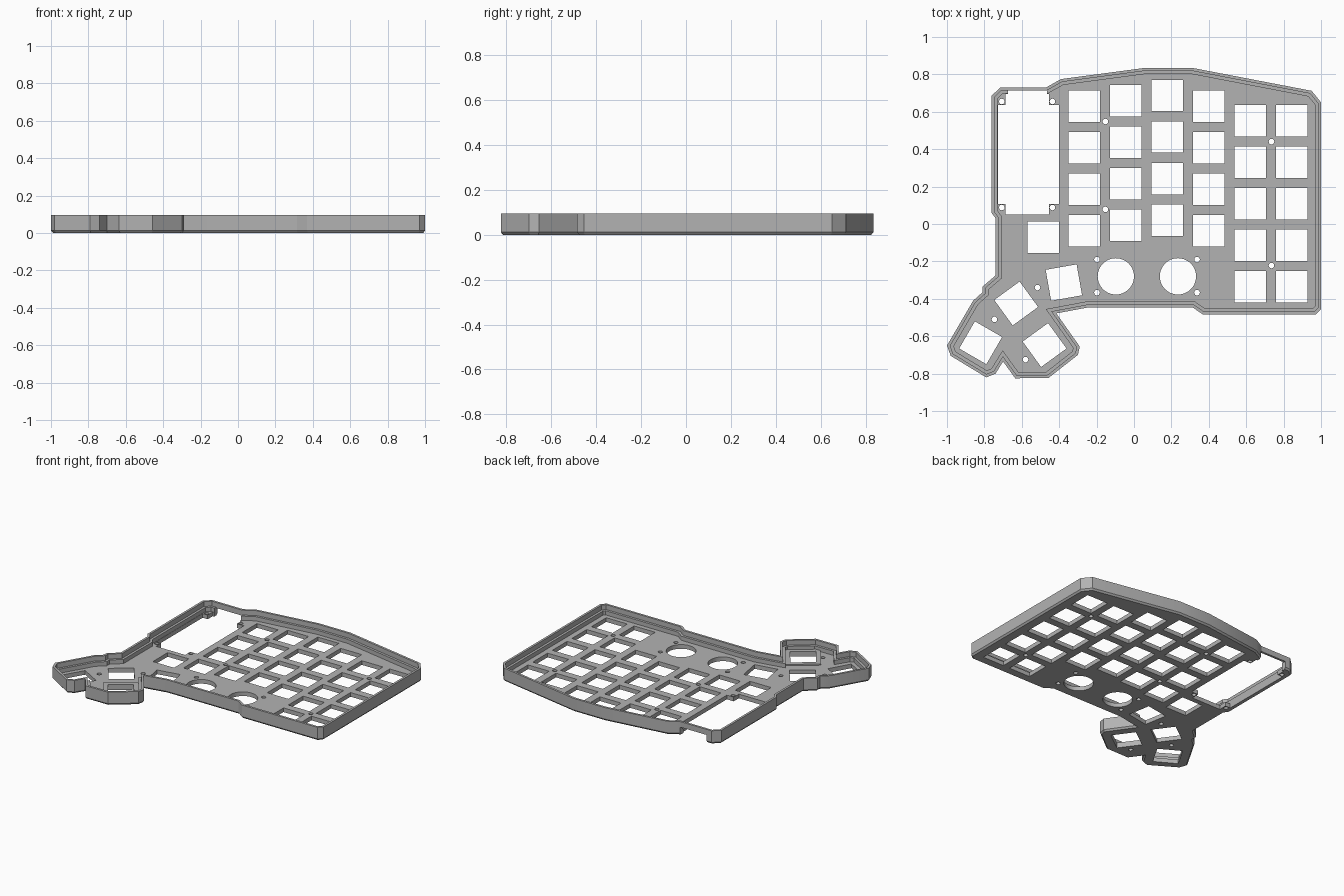
import bpy, bmesh, math
from mathutils import Vector

if "Cube" in bpy.data.objects:
    bpy.data.objects.remove(bpy.data.objects["Cube"])

grey = bpy.data.materials.new("mid_grey")
grey.diffuse_color = (0.45, 0.45, 0.45, 1)
grey.use_nodes = True
grey.node_tree.nodes["Principled BSDF"].inputs["Base Color"].default_value = grey.diffuse_color


def make(name, bm):
    bmesh.ops.recalc_face_normals(bm, faces=bm.faces)
    me = bpy.data.meshes.new(name)
    bm.to_mesh(me)
    bm.free()
    ob = bpy.data.objects.new(name, me)
    bpy.context.collection.objects.link(ob)
    me.materials.append(grey)
    return ob


def inset(pts, d):
    """Mitred inward offset of a clockwise outline."""
    out, n = [], len(pts)
    for i in range(n):
        p = Vector(pts[i])
        a = (p - Vector(pts[i - 1])).normalized()
        b = (Vector(pts[(i + 1) % n]) - p).normalized()
        na, nb = Vector((a.y, -a.x)), Vector((b.y, -b.x))
        out.append(p + (na + nb) * (d / (1 + na.dot(nb))))
    return out


def loft(bm, rings):
    """Closed solid through (outline, z) rings of equal point count."""
    vs = [[bm.verts.new((p[0], p[1], z)) for p in pts] for pts, z in rings]
    n = len(vs[0])
    for lo, hi in zip(vs, vs[1:]):
        for i in range(n):
            j = (i + 1) % n
            bm.faces.new((lo[i], lo[j], hi[j], hi[i]))
    bm.faces.new(vs[0])
    bm.faces.new(vs[-1])


def prism(bm, pts, z0, z1):
    loft(bm, [(pts, z0), (pts, z1)])


def square(x, y, half, deg=0):
    r = half * math.sqrt(2)
    return [(x + r * math.cos(math.radians(deg + 45 + 90 * k)),
             y + r * math.sin(math.radians(deg + 45 + 90 * k))) for k in range(4)]


def circle(x, y, r, n):
    return [(x + r * math.cos(2 * math.pi * k / n),
             y + r * math.sin(2 * math.pi * k / n)) for k in range(n)]


def rect(x0, x1, y0, y1):
    return [(x0, y0), (x1, y0), (x1, y1), (x0, y1)]


def cut(ob, cutter):
    m = ob.modifiers.new("cut", 'BOOLEAN')
    m.operation, m.solver, m.object = 'DIFFERENCE', 'EXACT', cutter
    bpy.context.view_layer.objects.active = ob
    bpy.ops.object.modifier_apply(modifier=m.name)


H, FLOOR, LEDGE = 0.095, 0.03, 0.06

# Case outline, clockwise from the left rear corner
outline = [
    (-0.762, 0.685), (-0.715, 0.73), (-0.47, 0.73), (-0.39, 0.775), (0.06, 0.835),
    (0.31, 0.835), (0.95, 0.712), (1.0, 0.65), (1.0, -0.455), (0.97, -0.485),
    (0.37, -0.485), (0.315, -0.447), (-0.25, -0.447), (-0.415, -0.478),
    (-0.29, -0.655), (-0.30, -0.70), (-0.457, -0.823), (-0.635, -0.825),
    (-0.70, -0.735), (-0.74, -0.80), (-0.79, -0.82), (-0.98, -0.705), (-1.0, -0.65),
    (-0.86, -0.41), (-0.81, -0.365), (-0.81, -0.335), (-0.74, -0.275),
    (-0.74, 0.03), (-0.762, 0.06)]

# Case: chamfered base, stepped rim and plate floor in one lofted solid
bm = bmesh.new()
loft(bm, [(inset(outline, d), z) for d, z in (
    (0.010, 0), (0, 0.012), (0, H), (0.016, H), (0.016, LEDGE), (0.033, LEDGE), (0.033, FLOOR))])
case = make("case", bm)

# Raised pad below the outer thumb key
bm = bmesh.new()
prism(bm, square(-0.478, -0.647, 0.115, 36), 0.02, FLOOR + 0.008)
pad = make("thumb_pad", bm)

# Key, knob and screw openings
bm = bmesh.new()
KEY, STEP = 0.084, 0.222
columns = [(0.630, 4), (0.660, 4), (0.687, 4), (0.630, 4), (0.553, 5), (0.553, 5)]
for c, (top, count) in enumerate(columns):
    for r in range(count):
        prism(bm, square(-0.265 + c * 0.2217, top - r * STEP, KEY), -0.05, 0.05)
for x, y, deg in ((-0.485, -0.07, 0), (-0.375, -0.313, 10), (-0.63, -0.425, 36),
                  (-0.82, -0.635, -30), (-0.478, -0.647, 36)):
    prism(bm, square(x, y, KEY, deg), -0.05, 0.05)
for x in (-0.097, 0.235):
    prism(bm, circle(x, -0.28, 0.097, 48), -0.05, 0.05)
screws = [(-0.153, 0.548), (-0.153, 0.078), (0.735, 0.44), (0.735, -0.222),
          (-0.516, -0.34), (-0.746, -0.51), (-0.58, -0.725)]
screws += [(x, y) for x in (-0.198, 0.337) for y in (-0.19, -0.367)]
screws += [(x, y) for x in (-0.707, -0.436) for y in (0.088, 0.655)]
for x, y in screws:
    prism(bm, circle(x, y, 0.015, 16), -0.05, 0.05)
openings = make("openings_cutter", bm)

# Controller bay with a screw tab left in each corner
x0, x1, y0, y1 = -0.727, -0.40, 0.05, 0.695
l, r, t = x0 + 0.04, x1 - 0.055, 0.058
bm = bmesh.new()
prism(bm, [(l, y0), (r, y0), (r, y0 + t), (x1, y0 + t), (x1, y1 - t), (r, y1 - t),
           (r, y1), (l, y1), (l, y1 - t), (x0, y1 - t), (x0, y0 + t), (l, y0 + t)], -0.05, 0.05)
bay = make("bay_cutter", bm)

# Cable port through the lower rear wall, and the thinned wall above it
bm = bmesh.new()
prism(bm, rect(-0.675, -0.465, 0.66, 0.80), -0.05, 0.055)
port = make("port_cutter", bm)
bm = bmesh.new()
prism(bm, rect(-0.675, -0.465, 0.65, 0.714), -0.04, 0.15)
thin = make("thin_wall_cutter", bm)

for cutter in (openings, bay, port, thin):
    cut(case, cutter)
cut(pad, openings)
for cutter in (openings, bay, port, thin):
    bpy.data.objects.remove(cutter)

# Smooth the round openings, keep the edges crisp
for ob in (case, pad):
    bpy.ops.object.select_all(action='DESELECT')
    ob.select_set(True)
    bpy.context.view_layer.objects.active = ob
    bpy.ops.object.shade_smooth_by_angle(angle=math.radians(25))
